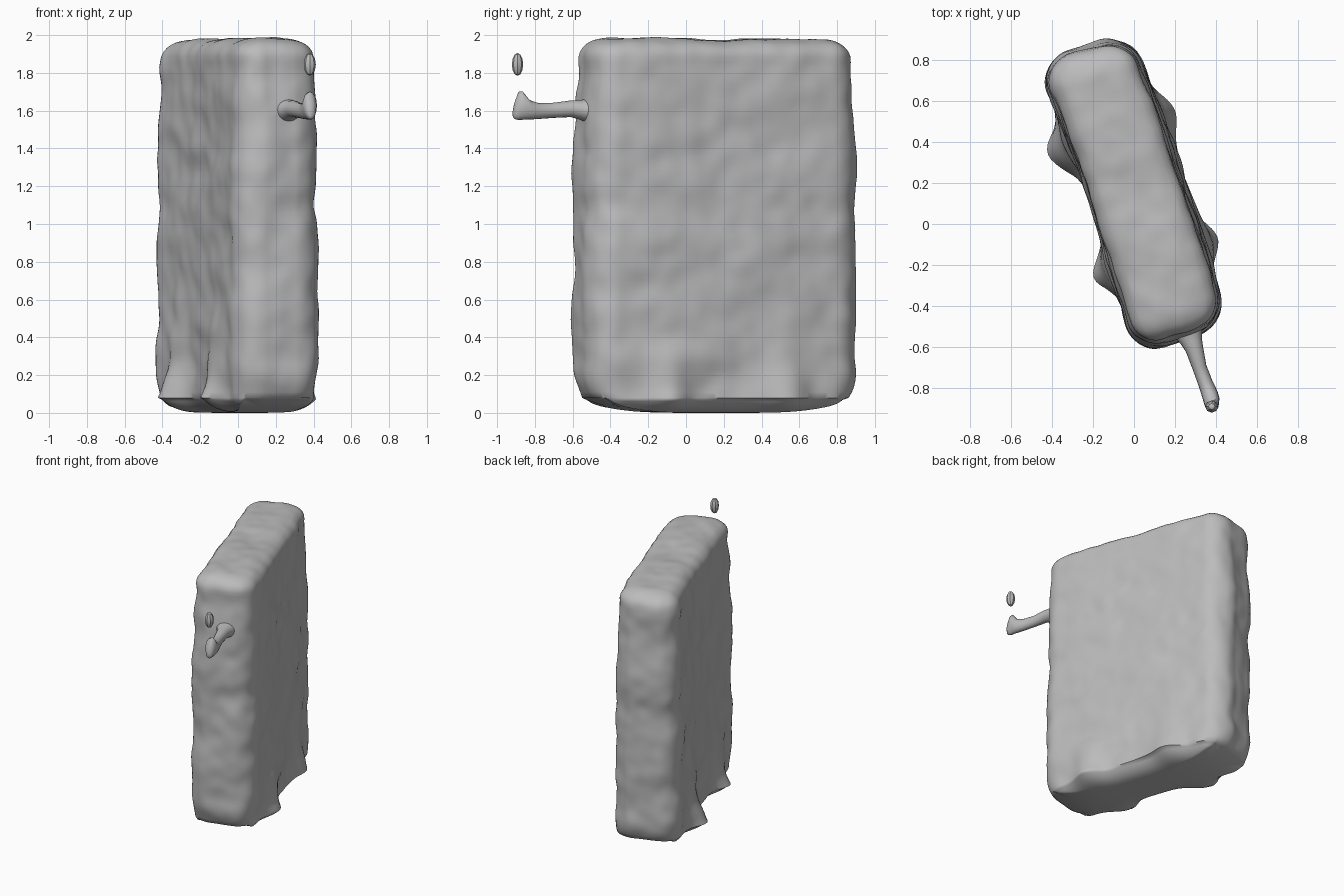
import bpy, bmesh, math
from mathutils import Vector, noise

cube = bpy.data.objects.get("Cube")
if cube:
    bpy.data.objects.remove(cube)

stone = bpy.data.materials.new("stone_grey")
stone.use_nodes = True
GREY = (0.5, 0.5, 0.5, 1)
stone.diffuse_color = GREY
stone.node_tree.nodes["Principled BSDF"].inputs["Base Color"].default_value = GREY

# Slab axes seen from above: it stands turned about the vertical
ANGLE = math.radians(18.5)
ALONG = Vector((-math.sin(ANGLE), math.cos(ANGLE), 0))
ACROSS = Vector((math.cos(ANGLE), math.sin(ANGLE), 0))
CENTRE = Vector((0.005, 0.155, 0))
HALF_W, HALF_L, BASE, TOP = 0.212, 0.725, 0.08, 1.975
# Buttress feet: position along the slab, side, outward reach
FEET = [(-0.34, 1, 0.085), (0.32, 1, 0.065), (-0.33, -1, 0.09), (0.31, -1, 0.11)]


def finish(name, bm, angle=50):
    bmesh.ops.recalc_face_normals(bm, faces=bm.faces)
    mesh = bpy.data.meshes.new(name)
    bm.to_mesh(mesh)
    bm.free()
    mesh.materials.append(stone)
    obj = bpy.data.objects.new(name, mesh)
    bpy.context.collection.objects.link(obj)
    bpy.ops.object.select_all(action='DESELECT')
    obj.select_set(True)
    bpy.context.view_layer.objects.active = obj
    bpy.ops.object.shade_smooth_by_angle(angle=math.radians(angle))


def clamp(value, limit):
    return max(-limit, min(limit, value))


def flare(u, side, z):
    """Outward swelling of the feet, fading with height."""
    fade = math.exp(-(max(z - BASE, 0) / 0.18))
    return fade * sum(reach * math.exp(-((u - place) / 0.11) ** 2)
                      for place, foot_side, reach in FEET if foot_side * side > 0)


def build_slab():
    bm = bmesh.new()
    bmesh.ops.create_cube(bm, size=2)
    bmesh.ops.subdivide_edges(bm, edges=bm.edges, cuts=63, use_grid_fill=True)
    underside = set()
    round_side, round_top = 0.14, 0.09
    for vert in bm.verts:
        gx, gy, gz = vert.co
        v, u = gx * HALF_W, gy * HALF_L
        z = BASE + (gz + 1) / 2 * (TOP - BASE)
        # Rounded corners and top edge, crisp lower rim
        core = Vector((clamp(v, HALF_W - round_side), clamp(u, HALF_L - round_side),
                       min(z, TOP - round_top)))
        off = Vector((v, u, z)) - core
        scaled = Vector((off.x / round_side, off.y / round_side, off.z / round_top))
        if scaled.length > 1e-6:
            scaled *= max(abs(c) for c in scaled) / scaled.length
        v = core.x + scaled.x * round_side
        u = core.y + scaled.y * round_side
        z = core.z + scaled.z * round_top
        # Slight spread towards the foot, with the ends tucked in at the rim
        low = 1 - (z - BASE) / (TOP - BASE)
        tuck = max(0, 1 - (z - BASE) / 0.16) ** 2
        v *= 1 + 0.09 * min(1, low * 2)
        u *= 1 + 0.03 * min(1, low * 3) - 0.055 * tuck
        v += gx * flare(u, gx, z)
        # Gentle bow along the length
        v += 0.012 - 0.026 * (u / HALF_L) ** 2
        # Shallow bowl underneath
        if gz < -0.999:
            rim = max(abs(gx), abs(gy))
            z = BASE * rim ** 4
            if rim < 0.999:
                underside.add(vert)
        vert.co = CENTRE + ACROSS * v + ALONG * u + Vector((0, 0, z))
    # Worn, lumpy surface
    bm.normal_update()
    moves = []
    for vert in bm.verts:
        if vert in underside:
            continue
        p = vert.co
        lump = noise.noise(Vector((p.x * 3, p.y * 3, p.z * 5))) * 0.02
        lump += noise.noise(p * 9) * 0.008
        push = vert.normal * (lump + 0.005)
        if p.z < 0.12:
            push.z = 0
        moves.append((vert, push))
    for vert, push in moves:
        vert.co += push
    finish("slab_body", bm)


def loft(name, sections, sides=16):
    """Closed tube through (centre, half width, half height) sections."""
    bm = bmesh.new()
    rings = []
    for centre, half_w, half_h in sections:
        ring = []
        for i in range(sides):
            a = math.tau * i / sides
            offset = ACROSS * math.cos(a) * half_w + Vector((0, 0, math.sin(a) * half_h))
            ring.append(bm.verts.new(Vector(centre) + offset))
        rings.append(ring)
    for lower, upper in zip(rings, rings[1:]):
        for i in range(sides):
            j = (i + 1) % sides
            bm.faces.new((lower[i], lower[j], upper[j], upper[i]))
    bm.faces.new(rings[0])
    bm.faces.new(rings[-1])
    finish(name, bm)


build_slab()

# Thin spur reaching forward and turning up into a knob
loft("front_spur", [
    ((0.25, -0.46, 1.60), 0.10, 0.08),
    ((0.265, -0.53, 1.60), 0.07, 0.06),
    ((0.28, -0.57, 1.605), 0.054, 0.05),
    ((0.295, -0.61, 1.61), 0.044, 0.044),
    ((0.32, -0.70, 1.602), 0.035, 0.04),
    ((0.35, -0.78, 1.598), 0.036, 0.042),
    ((0.37, -0.83, 1.605), 0.04, 0.052),
    ((0.38, -0.865, 1.627), 0.04, 0.075),
    ((0.382, -0.885, 1.625), 0.035, 0.075),
    ((0.388, -0.905, 1.60), 0.026, 0.045),
    ((0.39, -0.915, 1.585), 0.01, 0.02),
])

# Small loose droplet above the knob
bm = bmesh.new()
bmesh.ops.create_uvsphere(bm, u_segments=8, v_segments=6, radius=1)
for vert in bm.verts:
    x, y, z = vert.co
    vert.co = Vector((0.38 + x * 0.032, -0.892 + y * 0.03, 1.845 + z * 0.06))
finish("floating_droplet", bm, 25)
